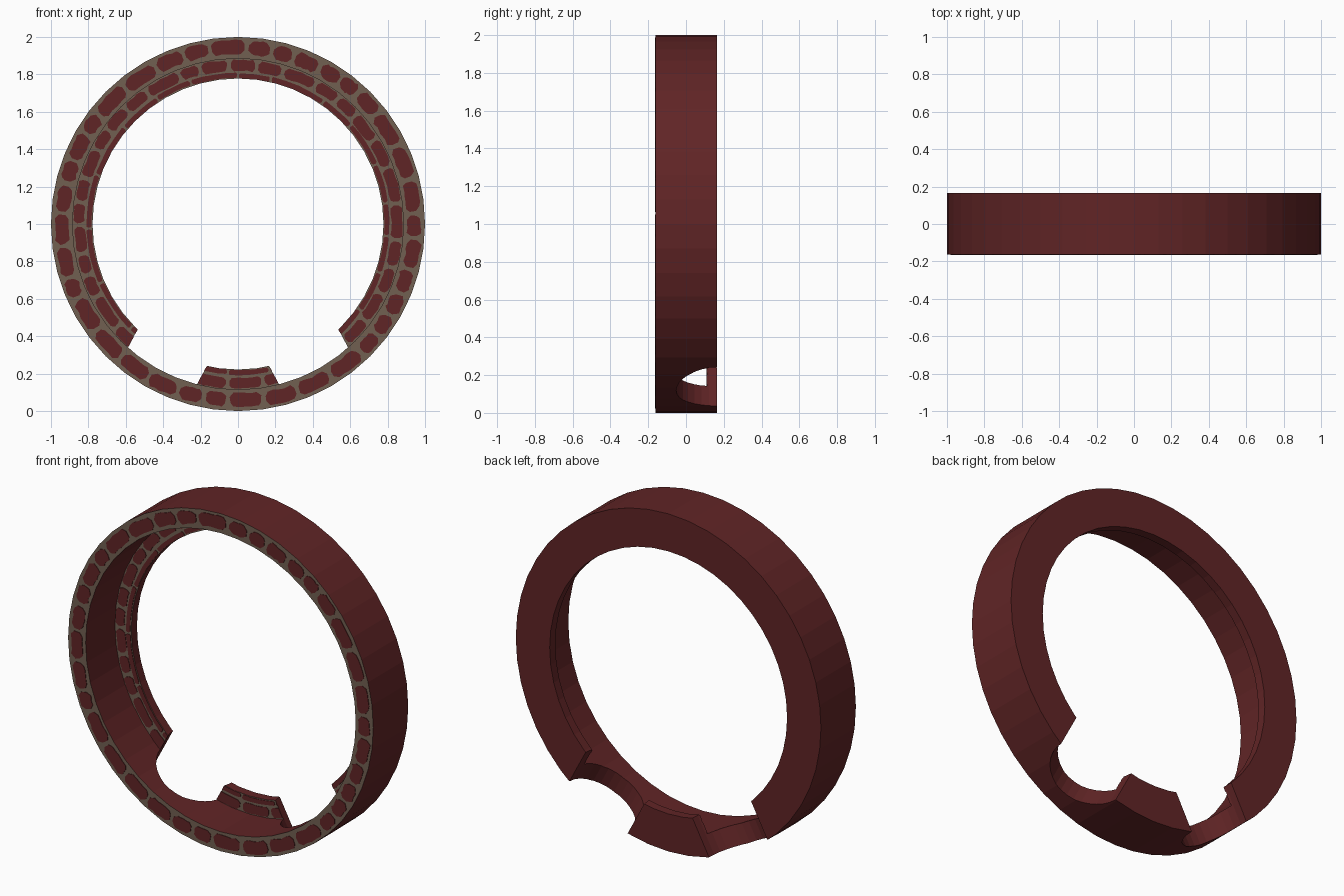
import bpy, bmesh, math, random
from mathutils import Vector

if "Cube" in bpy.data.objects:
    bpy.data.objects.remove(bpy.data.objects["Cube"])

random.seed(4)
SEG = 48
HALF = 0.165           # half depth
FRONT = -0.162         # mortar plane of the outer band
LEDGE = 0.112          # mortar plane of the inner flange
R_OUT, R_WALL, R_IN = 1.0, 0.885, 0.778


def material(name, rgb):
    m = bpy.data.materials.new(name)
    m.diffuse_color = (*rgb, 1)
    m.use_nodes = True
    m.node_tree.nodes["Principled BSDF"].inputs["Base Color"].default_value = m.diffuse_color
    return m


red = material("brick_red", (0.118, 0.018, 0.019))
mortar = material("mortar_grey", (0.165, 0.115, 0.083))


def polar(r, a, y):
    return Vector((r * math.sin(a), y, 1 + r * math.cos(a)))


def finish(name, bm, mats):
    bmesh.ops.recalc_face_normals(bm, faces=bm.faces)
    me = bpy.data.meshes.new(name)
    for m in mats:
        me.materials.append(m)
    bm.to_mesh(me)
    bm.free()
    ob = bpy.data.objects.new(name, me)
    bpy.context.collection.objects.link(ob)
    return ob


# Stepped ring: lathed L profile, mortar on the front-facing faces
profile = [(R_OUT, FRONT), (R_OUT, HALF), (R_IN, HALF),
           (R_IN, LEDGE), (R_WALL, LEDGE), (R_WALL, FRONT)]
bm = bmesh.new()
rings = [[bm.verts.new(polar(r, 2 * math.pi * i / SEG, y)) for r, y in profile]
         for i in range(SEG)]
n = len(profile)
for i in range(SEG):
    a, b = rings[i], rings[(i + 1) % SEG]
    for j in range(n):
        k = (j + 1) % n
        f = bm.faces.new((a[j], a[k], b[k], b[j]))
        f.material_index = 1 if j in (3, 5) else 0
ring = finish("stepped_ring", bm, [red, mortar])


# Rows of irregular brick plates
def add_brick(bm, r0, r1, a0, a1, y):
    cr = (r1 - r0) * 0.28
    ca = min(cr, (a1 - a0) * 0.25)
    steps = 5
    pts = []
    for s in range(steps):
        pts.append((r0, a0 + ca + (a1 - a0 - 2 * ca) * s / (steps - 1)))
    pts += [(r0 + cr, a1), (r1 - cr, a1)]
    for s in range(steps):
        pts.append((r1, a1 - ca - (a1 - a0 - 2 * ca) * s / (steps - 1)))
    pts += [(r1 - cr, a0), (r0 + cr, a0)]
    jit = (r1 - r0) * 0.06
    pts = [(min(max(r + random.uniform(-jit, jit), R_IN + 0.001), 0.995),
            a + random.uniform(-jit, jit)) for r, a in pts]
    top = [bm.verts.new(polar(r, a, y - 0.003)) for r, a in pts]
    low = [bm.verts.new(polar(r, a, y + 0.002)) for r, a in pts]
    bm.faces.new(top)
    bm.faces.new(low[::-1])
    for i in range(len(pts)):
        k = (i + 1) % len(pts)
        bm.faces.new((top[i], low[i], low[k], top[k]))


def brick_row(name, r0, r1, count, gap, y, offset):
    bm = bmesh.new()
    w = [random.uniform(0.7, 1.3) for _ in range(count)]
    a = offset
    for x in w:
        span = x / sum(w) * 2 * math.pi
        d = random.uniform(-0.004, 0.004)
        add_brick(bm, r0 + d, r1 + d, a + gap / 2, a + span - gap / 2, y)
        a += span
    return finish(name, bm, [red])


outer_bricks = brick_row("outer_bricks", 0.905, 0.98, 37, 0.024, FRONT, 0.05)
flange_bricks = brick_row("flange_bricks", 0.819, 0.877, 34, 0.024, LEDGE, 0.12)
rim_bricks = brick_row("rim_bricks", 0.780, 0.807, 22, 0.014, LEDGE, 0.0)

# Two round notches cut through the lower back, pointing outward
cutters = []
for side in (-1, 1):
    d = Vector((side * math.cos(math.radians(62)), 0, -math.sin(math.radians(62))))
    bpy.ops.mesh.primitive_cylinder_add(
        vertices=32, radius=0.217, depth=0.7,
        location=Vector((0, HALF, 1)) + d * 0.9,
        rotation=d.to_track_quat('Z', 'Y').to_euler())
    c = bpy.context.object
    c.name = "notch_cutter"
    c.hide_render = True
    c.data.materials.append(red)
    cutters.append(c)

for ob in (ring, flange_bricks, rim_bricks):
    bpy.context.view_layer.objects.active = ob
    for c in cutters:
        m = ob.modifiers.new("notch", 'BOOLEAN')
        m.operation = 'DIFFERENCE'
        m.solver = 'EXACT'
        m.object = c
        bpy.ops.object.modifier_apply(modifier=m.name)
for c in cutters:
    bpy.data.objects.remove(c, do_unlink=True)
